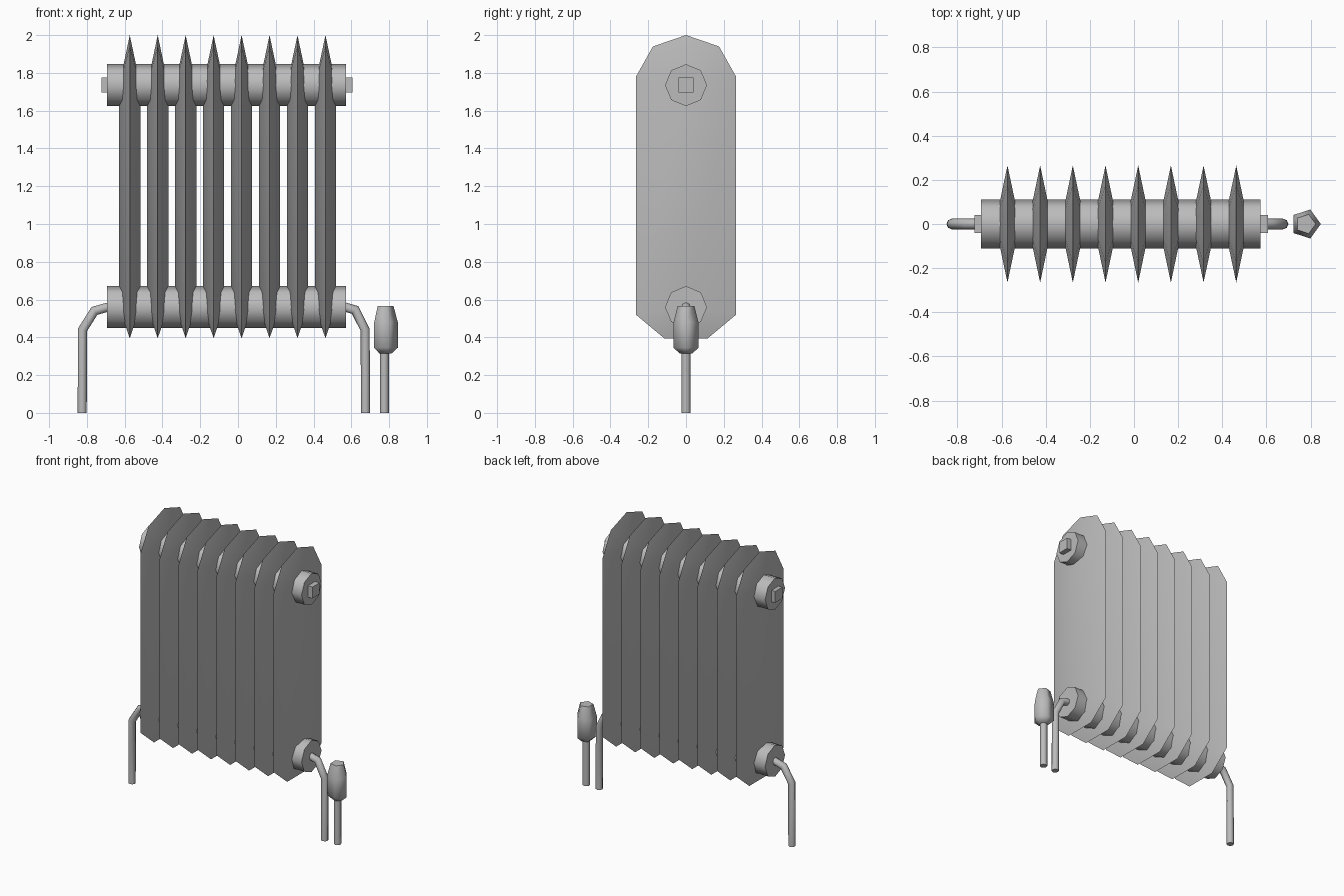
import bpy, bmesh, math
from mathutils import Vector

cube = bpy.data.objects.get("Cube")
if cube:
    bpy.data.objects.remove(cube)

grey = bpy.data.materials.new("cast_iron_grey")
grey.use_nodes = True
colour = (0.5, 0.5, 0.5, 1)
grey.diffuse_color = colour
grey.node_tree.nodes["Principled BSDF"].inputs["Base Color"].default_value = colour

TOP_Z, LOW_Z = 1.735, 0.56      # heights of the two header pipes
LEFT_END, RIGHT_END = -0.693, 0.572


def finish(name, bm, angle=50):
    bmesh.ops.recalc_face_normals(bm, faces=bm.faces)
    mesh = bpy.data.meshes.new(name)
    bm.to_mesh(mesh)
    bm.free()
    ob = bpy.data.objects.new(name, mesh)
    bpy.context.collection.objects.link(ob)
    mesh.materials.append(grey)
    bpy.ops.object.select_all(action="DESELECT")
    ob.select_set(True)
    bpy.context.view_layer.objects.active = ob
    bpy.ops.object.shade_smooth_by_angle(angle=math.radians(angle))
    return ob


def tube(name, path, radii, sides, turn=0.0, angle=50):
    """Loft rings along a path lying in the xz plane, capped at both ends."""
    bm = bmesh.new()
    pts = [Vector((x, 0, z)) for x, z in path]
    rings = []
    for i, (p, r) in enumerate(zip(pts, radii)):
        before = (p - pts[i - 1]).normalized() if i else None
        after = (pts[i + 1] - p).normalized() if i < len(pts) - 1 else None
        along = ((before or after) + (after or before)).normalized()
        side = Vector((0, 1, 0))
        up = side.cross(along)
        stretch = 1 / along.dot(before or after)
        rings.append([bm.verts.new(p + r * (up * math.cos(a) * stretch + side * math.sin(a)))
                      for a in (turn + math.tau * k / sides for k in range(sides))])
    for a, b in zip(rings, rings[1:]):
        for k in range(sides):
            n = (k + 1) % sides
            bm.faces.new((a[k], a[n], b[n], b[k]))
    bm.faces.new(rings[0])
    bm.faces.new(rings[-1])
    return finish(name, bm, angle)


# Fins: sharp outer rim swelling to a central ridge between the two pipes
half = [(0, 2.0), (0.175, 1.94), (0.265, 1.78), (0.265, 0.52), (0.115, 0.395)]
outline = half + [(-y, z) for y, z in reversed(half[1:])]


def fin(name, x):
    bm = bmesh.new()
    rim = [bm.verts.new((x, y, z)) for y, z in outline]
    for s in (-1, 1):
        high = bm.verts.new((x + s * 0.056, 0, TOP_Z))
        low = bm.verts.new((x + s * 0.056, 0, LOW_Z))
        for i, a in enumerate(rim):
            b = rim[(i + 1) % len(rim)]
            ends = [high if v.co.z > 1 else low for v in (a, b)]
            bm.faces.new((a, b, ends[1], ends[0]) if ends[0] != ends[1] else (a, b, high if ends[0] == high else low))
    return finish(name, bm)


for i in range(8):
    fin(f"fin_{i + 1}", -0.573 + 0.148 * i)

# Header pipes and square end plugs
for name, z in (("upper_pipe", TOP_Z), ("lower_pipe", LOW_Z)):
    tube(name, [(LEFT_END, z), (RIGHT_END, z)], [0.111] * 2, 8)
for name, x0, x1 in (("right_plug", -0.722, -0.68), ("left_plug", 0.56, 0.607)):
    tube(name, [(x0, TOP_Z), (x1, TOP_Z)], [0.04 * math.sqrt(2)] * 2, 4, math.pi / 4)

# Bent feed pipes running down to the floor
tube("right_feed_pipe", [(-0.67, 0.565), (-0.76, 0.54), (-0.823, 0.44), (-0.825, 0)],
     [0.024] * 4, 8)
tube("left_feed_pipe", [(0.55, 0.565), (0.62, 0.545), (0.673, 0.44), (0.675, 0)],
     [0.024] * 4, 8)

# Free-standing valve: stem and five-sided knob
tube("valve_stem", [(0.775, 0), (0.775, 0.33)], [0.024] * 2, 8)
tube("valve_knob", [(0.777, z) for z in (0.315, 0.345, 0.48, 0.567)],
     [0.036, 0.069, 0.069, 0.046], 5, 0, 75)
